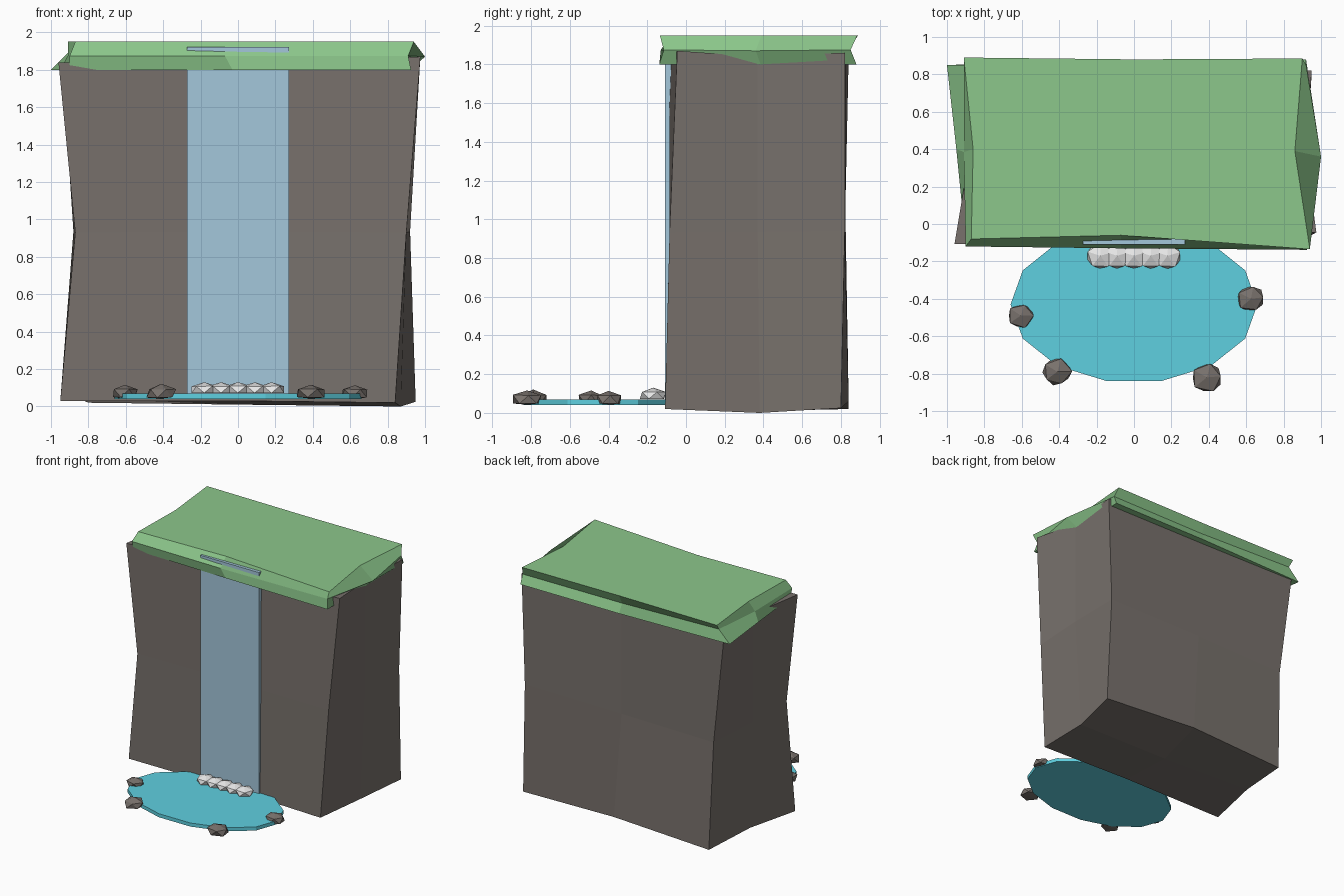
import bpy, bmesh, math, random
from mathutils import Vector

if "Cube" in bpy.data.objects:
    bpy.data.objects.remove(bpy.data.objects["Cube"])

random.seed(4)


def material(name, r, g, b):
    lin = [((c / 255 + 0.055) / 1.055) ** 2.4 for c in (r, g, b)]
    m = bpy.data.materials.new(name)
    m.diffuse_color = (*lin, 1)
    m.use_nodes = True
    m.node_tree.nodes["Principled BSDF"].inputs["Base Color"].default_value = m.diffuse_color
    return m


STONE = material("stone", 120, 113, 108)
GRASS = material("grass", 140, 199, 139)
POOL = material("pool_water", 95, 208, 224)
FALL = material("falling_water", 164, 199, 219)
FOAM = material("foam", 240, 240, 240)


def finish(bm, name, mat):
    bmesh.ops.recalc_face_normals(bm, faces=bm.faces)
    me = bpy.data.meshes.new(name)
    bm.to_mesh(me)
    bm.free()
    me.materials.append(mat)
    ob = bpy.data.objects.new(name, me)
    bpy.context.collection.objects.link(ob)
    return ob


def rough_box(name, mat, lo, hi, moved):
    """Box cut once each way; 'moved' places grid points (i, j, k in -1..1)."""
    bm = bmesh.new()
    bmesh.ops.create_cube(bm, size=2)
    bmesh.ops.subdivide_edges(bm, edges=bm.edges[:], cuts=1, use_grid_fill=True)
    for v in bm.verts:
        key = tuple(round(c) for c in v.co)
        base = [l + (h - l) * (c + 1) / 2 for l, h, c in zip(lo, hi, key)]
        v.co = Vector(moved.get(key, base))
    return finish(bm, name, mat)


# Cliff block
rough_box("cliff", STONE, (-0.88, -0.085, 0.03), (0.92, 0.825, 1.84), {
    (-1, -1, -1): (-0.95, -0.09, 0.03), (0, -1, -1): (0, -0.09, 0.03),
    (1, -1, -1): (0.84, -0.108, 0.02), (-1, 0, -1): (-0.86, 0.38, 0.045),
    (0, 0, -1): (0, 0.38, 0.01), (1, 0, -1): (0.87, 0.38, 0.0),
    (-1, 1, -1): (-0.80, 0.84, 0.02), (0, 1, -1): (0.08, 0.84, 0.06),
    (1, 1, -1): (0.95, 0.80, 0.025),
    (-1, -1, 0): (-0.87, -0.09, 0.93), (1, -1, 0): (0.90, -0.085, 0.93),
    (-1, 1, 0): (-0.83, 0.82, 0.92), (1, 1, 0): (0.92, 0.82, 0.94),
    (-1, -1, 1): (-0.96, -0.108, 1.84), (1, -1, 1): (0.975, -0.045, 1.87),
    (-1, 1, 1): (-0.94, 0.84, 1.84), (1, 1, 1): (0.95, 0.82, 1.86),
})

# Grass cap
rough_box("grass_cap", GRASS, (-0.91, -0.11, 1.80), (0.92, 0.88, 1.95), {
    (-1, -1, 1): (-0.87, -0.08, 1.95), (0, -1, 1): (-0.07, -0.06, 1.95),
    (1, -1, 1): (0.94, -0.135, 1.95), (-1, 0, 1): (-0.86, 0.40, 1.95),
    (1, 0, 1): (0.86, 0.39, 1.95), (-1, 1, 1): (-0.91, 0.89, 1.95),
    (1, 1, 1): (0.90, 0.885, 1.95),
    (-1, -1, 0): (-0.90, -0.12, 1.875), (0, -1, 0): (-0.07, -0.13, 1.875),
    (1, -1, 0): (0.91, -0.115, 1.875), (1, 0, 0): (1.0, 0.36, 1.87),
    (0, 1, 0): (0, 0.845, 1.875), (-1, 1, 0): (-0.90, 0.85, 1.90),
    (1, 1, 0): (0.92, 0.85, 1.875),
    (-1, -1, -1): (-0.90, -0.10, 1.80), (0, -1, -1): (-0.03, -0.12, 1.80),
    (1, -1, -1): (0.925, -0.138, 1.80), (-1, 0, -1): (-0.95, 0.40, 1.80),
    (-1, 1, -1): (-1.0, 0.85, 1.80),
})

# Falling water sheet
bm = bmesh.new()
bmesh.ops.create_cube(bm, size=1)
for v in bm.verts:
    v.co = (v.co.x * 0.545, -0.09 + v.co.y * 0.038, 0.99 + v.co.z * 1.865)
finish(bm, "waterfall", FALL)

# Fourteen-sided oval pool
bm = bmesh.new()
ring = [bm.verts.new((0.66 * math.cos(a), -0.43 + 0.42 * math.sin(a), 0.04))
        for a in (i * math.tau / 14 for i in range(14))]
base = bm.faces.new(ring)
top = bmesh.ops.extrude_face_region(bm, geom=[base], use_keep_orig=True)
for v in top["geom"]:
    if isinstance(v, bmesh.types.BMVert):
        v.co.z = 0.07
finish(bm, "pool", POOL)


def boulder(name, mat, centre, size, floor, turn, jitter):
    bm = bmesh.new()
    bmesh.ops.create_icosphere(bm, subdivisions=1, radius=1)
    c, s = math.cos(turn), math.sin(turn)
    for v in bm.verts:
        p = v.co * random.uniform(1 - jitter, 1 + jitter)
        x, y = p.x * c - p.y * s, p.x * s + p.y * c
        v.co = (centre[0] + x * size[0], centre[1] + y * size[1],
                max(floor, centre[2] + p.z * size[2]))
    finish(bm, name, mat)


# Rocks around the pool rim
for i, (x, y, r) in enumerate([(-0.605, -0.49, 0.076), (-0.41, -0.79, 0.084),
                               (0.39, -0.82, 0.09), (0.625, -0.40, 0.08)]):
    boulder(f"rim_rock_{i + 1}", STONE, (x, y, 0.07), (r, r * 0.92, 0.048),
            0.042, i * 1.3, 0.1)

# Foam where the water lands
for i in range(5):
    boulder(f"foam_{i + 1}", FOAM, (0.09 * (i - 2), -0.17, 0.09),
            (0.08, 0.076, 0.04), 0.071, 0.3, 0.02)
